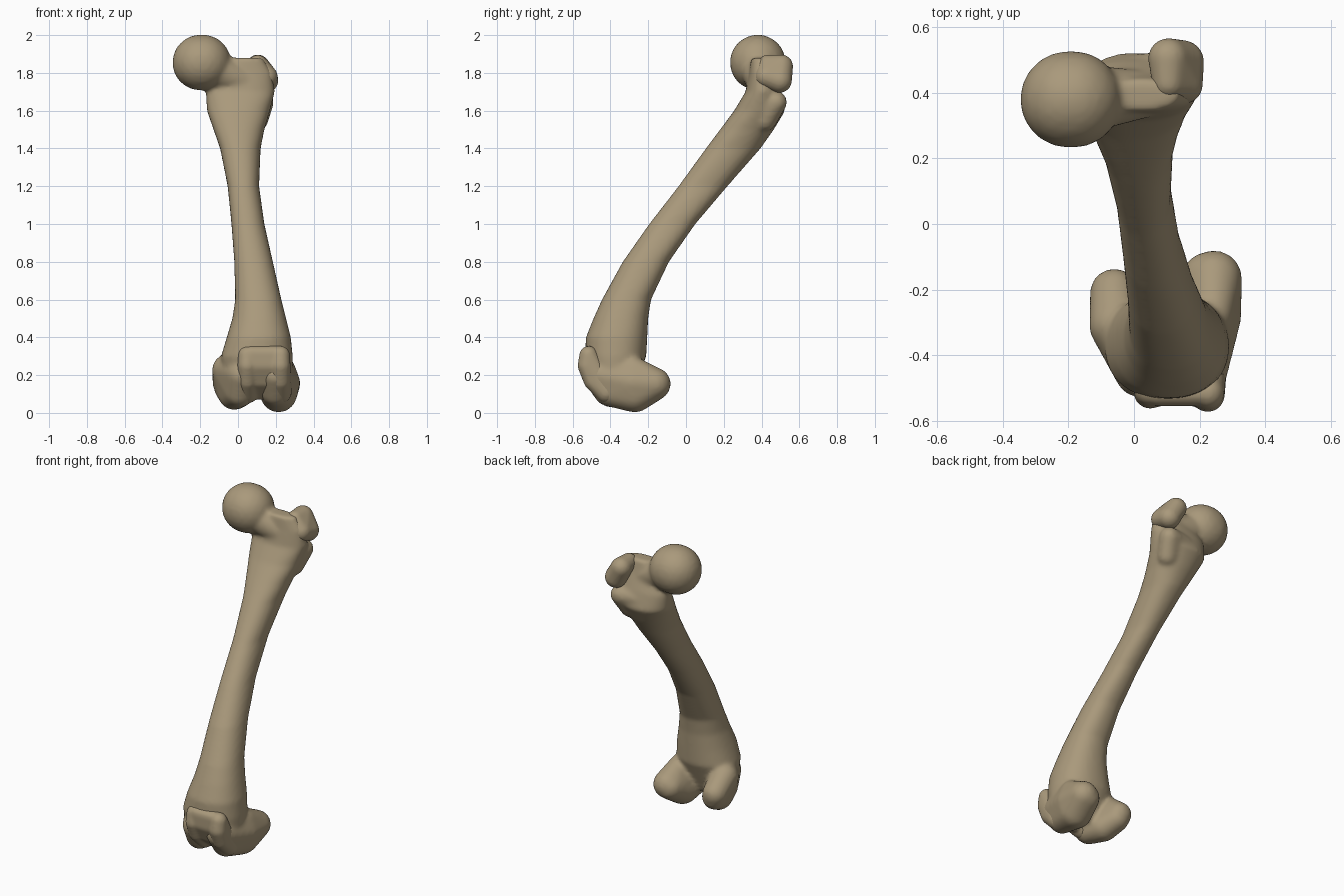
import bpy, bmesh, math
from mathutils import Matrix, Vector

if "Cube" in bpy.data.objects:
    bpy.data.objects.remove(bpy.data.objects["Cube"])

bone = bpy.data.materials.new("bone")
bone.diffuse_color = (0.40, 0.32, 0.20, 1)
bone.use_nodes = True
bone.node_tree.nodes["Principled BSDF"].inputs["Base Color"].default_value = bone.diffuse_color


def add_hull(bm, balls):
    """Smooth lump: convex hull around balls (x, y, z, r)."""
    tmp = bmesh.new()
    for x, y, z, r in balls:
        bmesh.ops.create_icosphere(tmp, subdivisions=3, radius=r,
                                   matrix=Matrix.Translation((x, y, z)))
    pts = [v.co.copy() for v in tmp.verts]
    tmp.free()
    vs = [bm.verts.new(p) for p in pts]
    res = bmesh.ops.convex_hull(bm, input=vs)
    junk = [v for v in vs if v.is_valid and not v.link_faces]
    bmesh.ops.delete(bm, geom=junk, context='VERTS')
    loose = [e for e in bm.edges if not e.link_faces]
    bmesh.ops.delete(bm, geom=loose, context='EDGES')


def add_loft(bm, sections, n=32):
    """Shaft: rounded sections (z, x0, x1, y0, y1)."""
    rings = []
    for z, x0, x1, y0, y1 in sections:
        ring = []
        for i in range(n):
            a = 2 * math.pi * i / n
            c, s = math.cos(a), math.sin(a)
            px = math.copysign(abs(c) ** 0.9, c)
            py = math.copysign(abs(s) ** 0.9, s)
            ring.append(bm.verts.new(((x0 + x1) / 2 + px * (x1 - x0) / 2,
                                      (y0 + y1) / 2 + py * (y1 - y0) / 2, z)))
        rings.append(ring)
    for a, b in zip(rings, rings[1:]):
        for i in range(n):
            j = (i + 1) % n
            bm.faces.new((a[i], a[j], b[j], b[i]))
    bm.faces.new(rings[0][::-1])
    bm.faces.new(rings[-1])


def finish(bm, name, voxel, smooth):
    bmesh.ops.recalc_face_normals(bm, faces=bm.faces)
    me = bpy.data.meshes.new(name)
    bm.to_mesh(me)
    bm.free()
    ob = bpy.data.objects.new(name, me)
    bpy.context.collection.objects.link(ob)
    me.materials.append(bone)
    rm = ob.modifiers.new("fuse", 'REMESH')
    rm.mode, rm.voxel_size, rm.use_smooth_shade = 'VOXEL', voxel, True
    sm = ob.modifiers.new("soften", 'SMOOTH')
    sm.factor, sm.iterations = 0.5, smooth
    bpy.ops.object.select_all(action='DESELECT')
    ob.select_set(True)
    bpy.context.view_layer.objects.active = ob
    bpy.ops.object.convert(target='MESH')
    return ob


# Main bone: shaft, neck and lower body fused
bm = bmesh.new()
add_loft(bm, [
    (0.10, 0.00, 0.25, -0.44, -0.29), (0.20, -0.08, 0.29, -0.51, -0.25),
    (0.30, -0.09, 0.29, -0.535, -0.21), (0.40, -0.06, 0.28, -0.53, -0.205),
    (0.50, -0.03, 0.255, -0.49, -0.20), (0.60, -0.015, 0.23, -0.445, -0.185),
    (0.80, -0.02, 0.185, -0.335, -0.09), (1.00, -0.035, 0.14, -0.195, 0.05),
    (1.20, -0.055, 0.112, -0.04, 0.22), (1.40, -0.095, 0.12, 0.105, 0.395),
    (1.50, -0.13, 0.14, 0.18, 0.465), (1.60, -0.165, 0.17, 0.255, 0.525),
    (1.70, -0.17, 0.195, 0.315, 0.50), (1.80, -0.13, 0.18, 0.335, 0.46),
    (1.88, -0.08, 0.13, 0.345, 0.44)])
# neck and ridge under the outer knob
add_hull(bm, [(-0.18, 0.38, 1.84, 0.11), (0.02, 0.395, 1.76, 0.075)])
add_hull(bm, [(0.13, 0.475, 1.645, 0.06), (-0.04, 0.44, 1.64, 0.07),
              (0.10, 0.42, 1.55, 0.06)])
# head
add_hull(bm, [(-0.185, 0.38, 1.855, 0.148), (-0.20, 0.38, 1.855, 0.148)])
# outer (right) condyle
add_hull(bm, [(0.245, -0.165, 0.155, 0.085), (0.225, -0.165, 0.145, 0.08),
              (0.215, -0.27, 0.10, 0.098), (0.235, -0.28, 0.16, 0.093),
              (0.20, -0.41, 0.115, 0.08), (0.20, -0.47, 0.20, 0.08),
              (0.24, -0.28, 0.24, 0.06)])
# inner (left) condyle
add_hull(bm, [(-0.06, -0.21, 0.16, 0.075), (-0.05, -0.22, 0.13, 0.075),
              (-0.02, -0.30, 0.10, 0.085), (-0.055, -0.31, 0.23, 0.082),
              (0.01, -0.40, 0.11, 0.08), (0.02, -0.45, 0.20, 0.08)])
finish(bm, "thigh_bone_shaft", 0.012, 8)

# Separate knob at the outer top
bm = bmesh.new()
add_hull(bm, [(0.105, 0.505, 1.835, 0.062), (0.105, 0.43, 1.845, 0.05),
              (0.15, 0.425, 1.78, 0.06), (0.148, 0.495, 1.76, 0.066)])
finish(bm, "outer_top_knob", 0.009, 3)

# Grooved knee plate: two ridges and a lower saddle between
bm = bmesh.new()
RIDGES = {0.225: 0.0, 0.05: 0.01}
for x, d in RIDGES.items():
    add_hull(bm, [(x, -0.515 + d, 0.305, 0.05), (x, -0.522 + d, 0.25, 0.052),
                  (x, -0.49 + d, 0.17, 0.052), (x, -0.42 + d, 0.11, 0.06)])
add_hull(bm, [(x, y, z, 0.04) for x in (0.07, 0.21)
              for y, z in ((-0.515, 0.315), (-0.515, 0.25), (-0.475, 0.17), (-0.40, 0.11))])
finish(bm, "knee_groove_plate", 0.009, 4)
